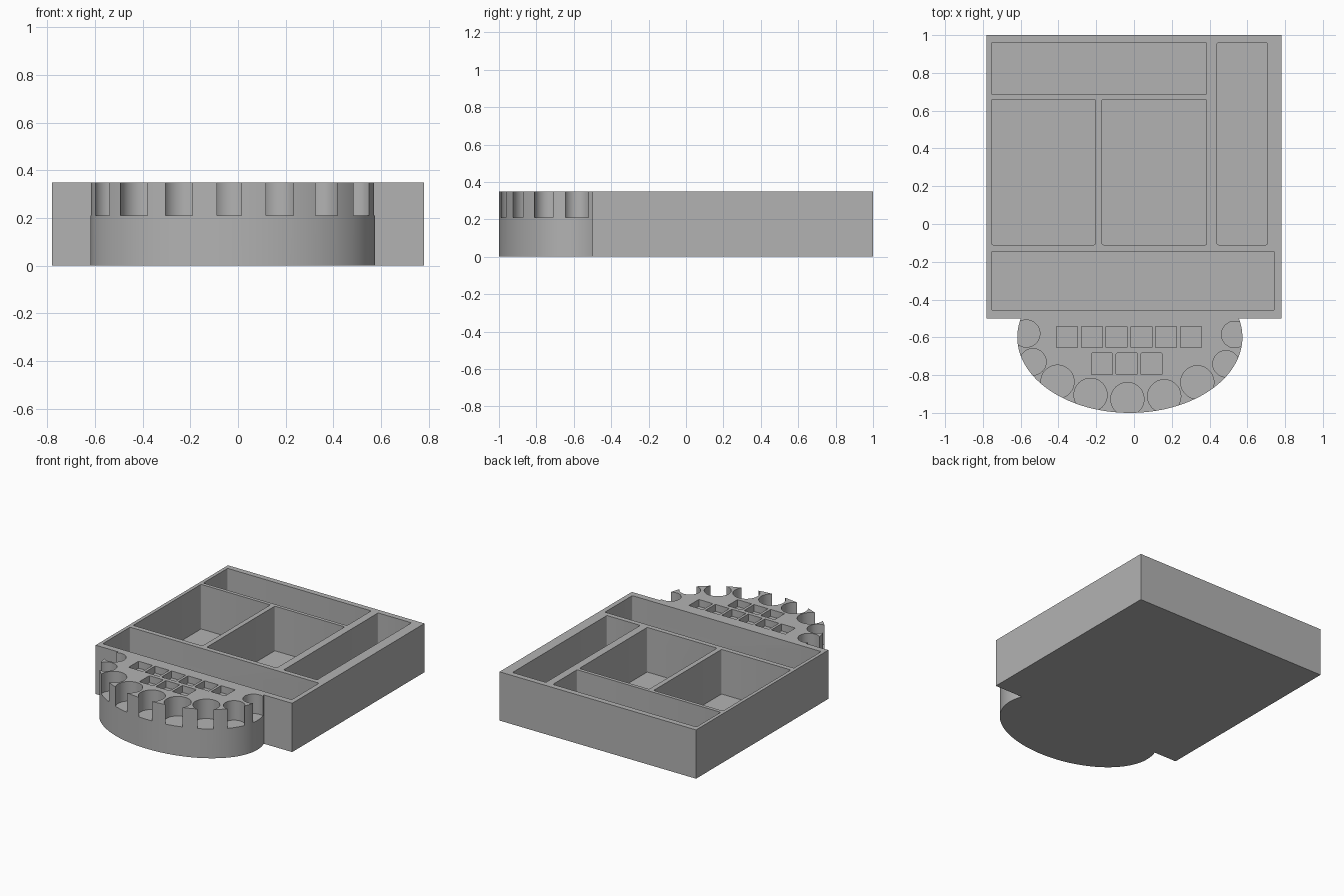
import bpy, bmesh
from math import cos, sin, tau

cube = bpy.data.objects.get("Cube")
if cube:
    bpy.data.objects.remove(cube, do_unlink=True)

HEIGHT, FLOOR, CUP_FLOOR, SLOT_FLOOR = 0.35, 0.03, 0.21, 0.30
OVER = HEIGHT + 0.1

grey = bpy.data.materials.new("plain_grey")
grey.use_nodes = True
grey.diffuse_color = (0.45, 0.45, 0.45, 1)
grey.node_tree.nodes["Principled BSDF"].inputs["Base Color"].default_value = grey.diffuse_color


def extrude_outline(bm, points, z0, z1):
    """Closed prism standing on an outline."""
    low = [bm.verts.new((x, y, z0)) for x, y in points]
    high = [bm.verts.new((x, y, z1)) for x, y in points]
    bm.faces.new(low[::-1])
    bm.faces.new(high)
    n = len(points)
    for i in range(n):
        j = (i + 1) % n
        bm.faces.new((low[i], low[j], high[j], high[i]))


def ellipse(cx, cy, rx, ry, n):
    return [(cx + rx * cos(tau * i / n), cy + ry * sin(tau * i / n)) for i in range(n)]


def rounded_rect(x0, x1, y0, y1, r=0.008, steps=4):
    points = []
    corners = ((x1 - r, y1 - r), (x0 + r, y1 - r), (x0 + r, y0 + r), (x1 - r, y0 + r))
    for k, (cx, cy) in enumerate(corners):
        for s in range(steps + 1):
            a = tau / 4 * (k + s / steps)
            points.append((cx + r * cos(a), cy + r * sin(a)))
    return points


def make_object(name, prisms):
    bm = bmesh.new()
    for points, z0, z1 in prisms:
        extrude_outline(bm, points, z0, z1)
    mesh = bpy.data.meshes.new(name)
    bm.to_mesh(mesh)
    bm.free()
    mesh.materials.append(grey)
    obj = bpy.data.objects.new(name, mesh)
    bpy.context.collection.objects.link(obj)
    return obj


def apply_boolean(target, tool, operation):
    mod = target.modifiers.new(operation.lower(), "BOOLEAN")
    mod.operation, mod.object, mod.solver = operation, tool, "EXACT"
    bpy.ops.object.select_all(action="DESELECT")
    target.select_set(True)
    bpy.context.view_layer.objects.active = target
    bpy.ops.object.modifier_apply(modifier=mod.name)
    bpy.data.objects.remove(tool, do_unlink=True)


# Rectangular body with the oval front apron
tray = make_object("organizer_tray", [
    ([(-0.78, -0.5), (0.78, -0.5), (0.78, 1), (-0.78, 1)], 0, HEIGHT)])
apron = make_object("oval_apron", [(ellipse(-0.022, -0.6, 0.596, 0.4, 128), 0, HEIGHT)])
apply_boolean(tray, apron, "UNION")

# Deep compartments
compartments = [
    (-0.755, 0.385, 0.685, 0.96),
    (0.44, 0.705, -0.11, 0.96),
    (-0.755, -0.205, -0.11, 0.66),
    (-0.17, 0.385, -0.11, 0.66),
    (-0.755, 0.745, -0.455, -0.145),
]
cuts = [(rounded_rect(*c), FLOOR, OVER) for c in compartments]

# Round cups that break through the oval rim
cups = [
    (-0.57, -0.58, 0.072), (-0.535, -0.73, 0.07), (-0.405, -0.835, 0.088),
    (-0.23, -0.905, 0.088), (-0.035, -0.927, 0.088), (0.16, -0.912, 0.088),
    (0.335, -0.838, 0.088), (0.487, -0.74, 0.07), (0.533, -0.585, 0.07),
]
cuts += [(ellipse(x, y, r, r, 48), CUP_FLOOR, OVER) for x, y, r in cups]

# Two rows of small square slots
for count, start, y0 in ((6, -0.41, -0.655), (3, -0.225, -0.797)):
    for i in range(count):
        x = start + i * 0.131
        cuts.append((rounded_rect(x, x + 0.112, y0, y0 + 0.113, 0.004, 2), SLOT_FLOOR, OVER))

apply_boolean(tray, make_object("pocket_cutter", cuts), "DIFFERENCE")
bpy.ops.object.shade_smooth_by_angle()
